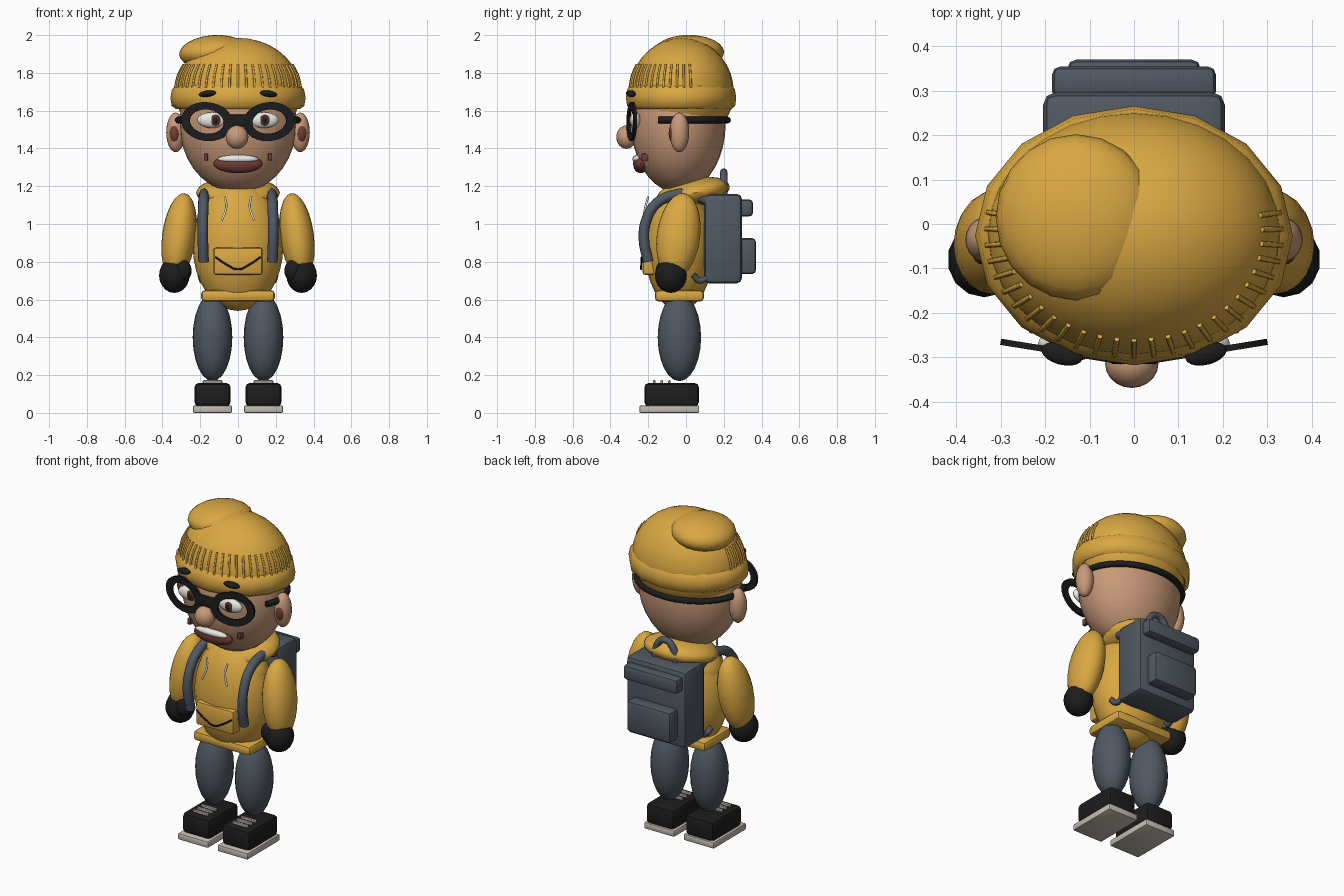
import bpy, bmesh, math
from mathutils import Vector, Matrix, Euler

if "Cube" in bpy.data.objects:
    bpy.data.objects.remove(bpy.data.objects["Cube"])


def mat(name, r, g, b):
    m = bpy.data.materials.new(name)
    m.diffuse_color = (r, g, b, 1)
    m.use_nodes = True
    m.node_tree.nodes["Principled BSDF"].inputs["Base Color"].default_value = m.diffuse_color
    return m


YELLOW = mat("mustard_yellow", .70, .39, .055)
SKIN = mat("skin", .58, .32, .19)
SLATE = mat("slate_grey", .08, .098, .122)
BLACK = mat("soft_black", .012, .012, .013)
WHITE = mat("white", .80, .80, .76)
CREAM = mat("cream", .55, .51, .44)
RED = mat("dark_red", .17, .045, .035)
BROWN = mat("iris_brown", .09, .028, .02)


def finish(name, bm, material, smooth=True, angle=40):
    bmesh.ops.recalc_face_normals(bm, faces=bm.faces)
    me = bpy.data.meshes.new(name)
    bm.to_mesh(me)
    bm.free()
    me.materials.append(material)
    ob = bpy.data.objects.new(name, me)
    bpy.context.collection.objects.link(ob)
    if smooth:
        bpy.ops.object.select_all(action='DESELECT')
        ob.select_set(True)
        bpy.context.view_layer.objects.active = ob
        bpy.ops.object.shade_smooth_by_angle(angle=math.radians(angle))
    return ob


def ball(name, loc, rad, material, rot=(0, 0, 0), seg=20, rings=12):
    bm = bmesh.new()
    m = Matrix.LocRotScale(Vector(loc), Euler(rot), Vector(rad))
    bmesh.ops.create_uvsphere(bm, u_segments=seg, v_segments=rings, radius=1, matrix=m)
    return finish(name, bm, material)


def box(name, lo, hi, material, bevel=.01, segs=2):
    lo, hi = Vector(lo), Vector(hi)
    bm = bmesh.new()
    bmesh.ops.create_cube(bm, size=1, matrix=Matrix.LocRotScale((lo + hi) / 2, None, hi - lo))
    if bevel:
        bmesh.ops.bevel(bm, geom=bm.edges[:], offset=bevel, segments=segs, affect='EDGES', profile=.5)
    return finish(name, bm, material)


def tube(name, paths, r, material, res=4):
    cu = bpy.data.curves.new(name, 'CURVE')
    cu.dimensions = '3D'
    cu.bevel_depth, cu.bevel_resolution = r, 2
    cu.resolution_u, cu.use_fill_caps = res, True
    for pts in paths:
        sp = cu.splines.new('BEZIER')
        sp.bezier_points.add(len(pts) - 1)
        for bp, p in zip(sp.bezier_points, pts):
            bp.co = p
            bp.handle_left_type = bp.handle_right_type = 'AUTO'
    cu.materials.append(material)
    ob = bpy.data.objects.new(name, cu)
    bpy.context.collection.objects.link(ob)
    bpy.ops.object.select_all(action='DESELECT')
    ob.select_set(True)
    bpy.context.view_layer.objects.active = ob
    bpy.ops.object.convert(target='MESH')
    bpy.ops.object.shade_smooth_by_angle(angle=math.radians(50))
    return bpy.context.object


def sweep(name, profile, rx, ry, cy, material, seg=16):
    # closed profile of (scale, z) revolved around an ellipse
    bm = bmesh.new()
    rows = []
    for i in range(seg):
        a = math.tau * i / seg
        rows.append([bm.verts.new((rx * s * math.cos(a), cy + ry * s * math.sin(a), z))
                     for s, z in profile])
    n = len(profile)
    for i in range(seg):
        p, q = rows[i], rows[(i + 1) % seg]
        for j in range(n):
            k = (j + 1) % n
            bm.faces.new((p[j], q[j], q[k], p[k]))
    return finish(name, bm, material, angle=50)


def rim(name, s):
    # flat oval frame, turned slightly to follow the face
    bm = bmesh.new()
    m = Matrix.LocRotScale(Vector((s * .165, -.287, 1.542)), Euler((0, s * -.12, s * .16)), None)
    rings = []
    for rx, rz, y in ((.138, .103, -.007), (.138, .103, .007), (.092, .064, .007), (.092, .064, -.007)):
        rings.append([bm.verts.new(m @ Vector((rx * math.cos(math.tau * i / 24), y,
                                               rz * math.sin(math.tau * i / 24)))) for i in range(24)])
    for j in range(4):
        p, q = rings[j], rings[(j + 1) % 4]
        for i in range(24):
            k = (i + 1) % 24
            bm.faces.new((p[i], p[k], q[k], q[i]))
    return finish(name, bm, BLACK)


# head and face
ball("head", (0, -.04, 1.53), (.31, .25, .365), SKIN, seg=28, rings=18)
ball("nose", (-.005, -.315, 1.46), (.06, .054, .062), SKIN)
ball("mouth", (0, -.24, 1.318), (.13, .04, .049), RED)
ball("teeth", (0, -.258, 1.344), (.108, .026, .022), WHITE)

# knit cap
sweep("cap_brim", [(.84, 1.63), (.92, 1.61), (.98, 1.625), (1, 1.67), (.975, 1.715), (.91, 1.735), (.82, 1.71)],
      .358, .292, -.026, YELLOW)
ball("cap_dome", (0, -.022, 1.70), (.332, .275, .285), YELLOW, seg=28, rings=18)
ball("cap_slouch", (-.13, .015, 1.91), (.182, .187, .09), YELLOW, rot=(0, -.08, 0))
ribs = []
for i in range(27):
    a = math.radians(170 + i * 200 / 26)
    ribs.append([(.334 * math.cos(e) * math.cos(a), -.022 + .277 * math.cos(e) * math.sin(a),
                  1.70 + .287 * math.sin(e)) for e in (.08, .3, .53)])
tube("cap_ribs", ribs, .006, YELLOW, res=2)

# glasses bridge and back strap
box("glasses_bridge", (-.06, -.315, 1.515), (.06, -.285, 1.58), BLACK, .012)
tube("glasses_strap", [[(.318 * math.cos(a), -.045 + .265 * math.sin(a), 1.55)
                        for a in [math.radians(-22 + k * 224 / 14) for k in range(15)]]], .018, BLACK)

# hooded top
ball("torso", (0, -.035, .885), (.24, .185, .345), YELLOW, seg=24, rings=16)
ball("chest", (0, -.03, 1.03), (.215, .15, .17), YELLOW)
ball("hood", (0, .045, 1.165), (.222, .19, .078), YELLOW, rot=(.2, 0, 0))
box("hem", (-.195, -.165, .59), (.195, .095, .65), YELLOW, .02)
box("front_pocket", (-.13, -.23, .73), (.13, -.15, .875), YELLOW, .015)
tube("pocket_seam", [[(-.12, -.235, .825), (-.06, -.237, .785), (0, -.238, .76), (.06, -.237, .785),
                      (.12, -.235, .825)]], .005, BLACK)

# backpack
box("backpack_body", (-.205, .095, .685), (.205, .297, 1.16), SLATE, .03)
box("backpack_flap", (-.185, .28, 1.04), (.185, .355, 1.13), SLATE, .02)
box("backpack_pocket", (-.15, .28, .735), (.15, .37, .925), SLATE, .02)
tube("backpack_handle", [[(-.07, .2, 1.14), (-.06, .2, 1.225), (0, .2, 1.275), (.06, .2, 1.225),
                          (.07, .2, 1.14)]], .02, SLATE)

# mirrored parts
for s, side in ((-1, "left"), (1, "right")):
    # ear
    ball("ear_" + side, (s * .33, -.035, 1.485), (.05, .052, .105), SKIN)
    ball("inner_ear_" + side, (s * .335, -.07, 1.48), (.028, .022, .05), RED, seg=14, rings=8)
    # eye, with the gaze turned a little to one side
    ball("eye_" + side, (s * .138, -.268, 1.55), (.078, .03, .042), WHITE)
    ball("iris_" + side, (s * .13 + .012, -.293, 1.55), (.027, .009, .03), BROWN, seg=14, rings=8)
    ball("pupil_" + side, (s * .13 + .012, -.3, 1.55), (.012, .006, .015), BLACK, seg=10, rings=6)
    rim("glasses_rim_" + side, s)
    # brow and cheek mark
    ball("brow_" + side, (s * .162, -.292, 1.69), (.048, .025, .017), BLACK, rot=(0, s * .12, s * .25))
    box("cheek_mark_" + side, (s * .17 - .011, -.235, 1.335), (s * .17 + .011, -.2, 1.372), RED, .004)
    # arm and mitten
    ball("arm_" + side, (s * .312, -.04, .935), (.09, .115, .232), YELLOW, rot=(-.13, -s * .13, 0))
    ball("mitten_" + side, (s * .337, -.08, .728), (.083, .085, .093), BLACK, seg=14, rings=10)
    ball("thumb_" + side, (s * .293, -.115, .752), (.048, .045, .06), BLACK, seg=12, rings=8)
    # leg and shoe
    ball("leg_" + side, (s * .135, -.035, .4), (.105, .115, .232), SLATE)
    box("shoe_" + side, (s * .135 - .095, -.22, .035), (s * .135 + .095, .068, .158), BLACK, .022)
    box("sole_" + side, (s * .135 - .103, -.247, 0), (s * .135 + .103, .07, .04), CREAM, .008)
    for k in range(3):
        y = -.175 + k * .04
        box(f"lace_{side}_{k + 1}", (s * .135 - .052, y, .15), (s * .135 + .052, y + .014, .173), CREAM, .004, 1)
    # shoulder strap and drawstring
    tube("shoulder_strap_" + side, [[(s * .17, .12, 1.12), (s * .172, .03, 1.16), (s * .18, -.06, 1.155),
                                     (s * .183, -.155, 1.11), (s * .186, -.21, 1.02), (s * .186, -.223, .92),
                                     (s * .182, -.2, .80)]], .028, SLATE)
    tube("strap_end_" + side, [[(s * .18, .12, .72), (s * .19, .07, .70), (s * .2, .04, .73)]], .016, SLATE)
    tube("drawstring_" + side, [[(s * .07, -.20, 1.145), (s * .062, -.215, 1.09), (s * .085, -.228, 1.02)]],
         .006, WHITE)
